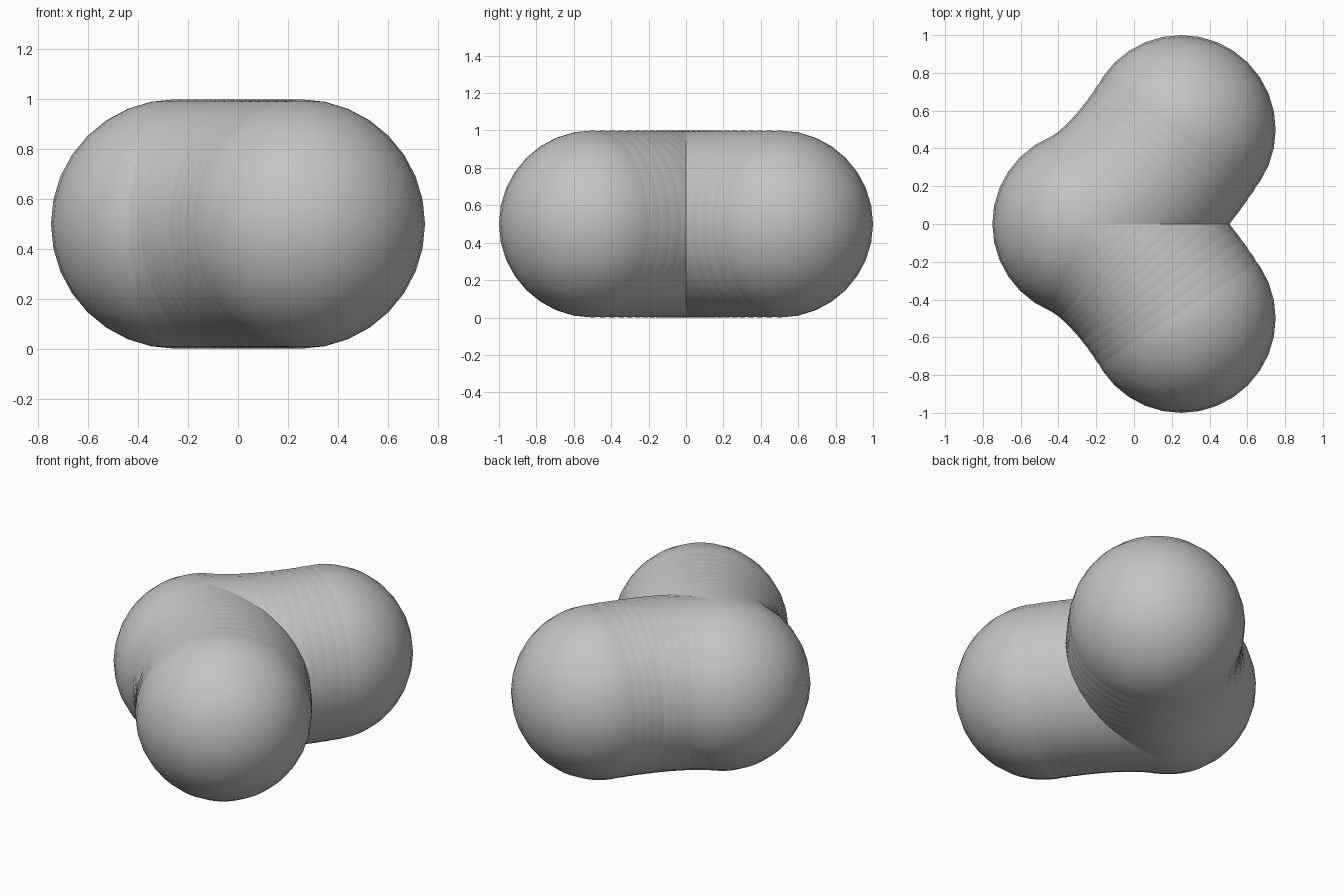
import bpy
import bmesh
from mathutils import Matrix, Vector

cube = bpy.data.objects.get("Cube")
if cube:
    bpy.data.objects.remove(cube, do_unlink=True)

RADIUS = 0.5
STEPS = 14

grey = bpy.data.materials.new("soft_grey")
grey.use_nodes = True
grey.diffuse_color = (0.55, 0.55, 0.55, 1)
grey.node_tree.nodes["Principled BSDF"].inputs["Base Color"].default_value = grey.diffuse_color


def ball_object(name, centres):
    """One smooth object made of equal balls at the given centres."""
    bm = bmesh.new()
    for c in centres:
        bmesh.ops.create_uvsphere(bm, u_segments=32, v_segments=16,
                                  radius=RADIUS, matrix=Matrix.Translation(c))
    for face in bm.faces:
        face.smooth = True
    mesh = bpy.data.meshes.new(name)
    bm.to_mesh(mesh)
    bm.free()
    mesh.materials.append(grey)
    obj = bpy.data.objects.new(name, mesh)
    bpy.context.collection.objects.link(obj)
    return obj


# Middle ball
hub = Vector((-0.25, 0, RADIUS))
ball_object("middle_ball", [hub])

# End balls, each joined to the middle by a bent row of overlapping balls
for name, side in (("back", 1), ("front", -1)):
    bend = Vector((0, 0.11 * side, RADIUS))
    end = Vector((0.25, 0.5 * side, RADIUS))
    ball_object(name + "_ball", [end])
    row = []
    for i in range(1, STEPS):
        t = i / STEPS
        row.append(hub.lerp(bend, t).lerp(bend.lerp(end, t), t))
    ball_object(name + "_arm", row)
